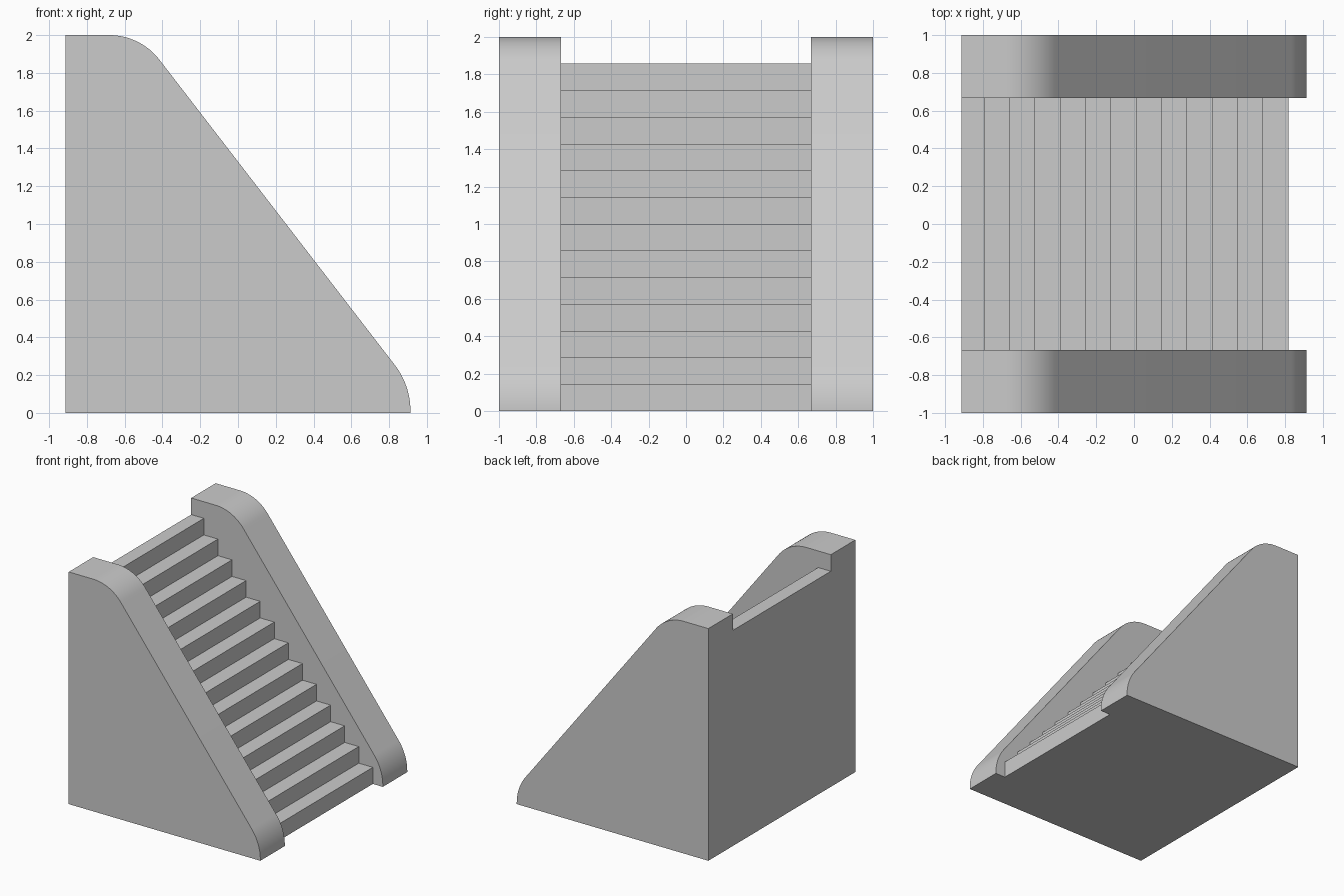
import bpy, bmesh, math
from mathutils import Vector

if "Cube" in bpy.data.objects:
    bpy.data.objects.remove(bpy.data.objects["Cube"])

BACK, FRONT, TOP = -0.913, 0.913, 2.0
SLOPE, Z_AT_0 = 1.297, 1.33
STEPS, RISE, RUN, NOSE = 13, 2 / 14, 0.1342, 0.818
WALL_INNER = 0.667


def fillet(corner, before, after, tangent, n=16):
    """Points of a round corner between two straight edges."""
    c, a, b = Vector(corner), Vector(before), Vector(after)
    u, v = (a - c).normalized(), (b - c).normalized()
    half = u.angle(v) / 2
    r = tangent * math.tan(half)
    centre = c + (u + v).normalized() * (tangent / math.cos(half))
    start, end = c + u * tangent - centre, c + v * tangent - centre
    total = start.angle(end)
    pts = []
    for i in range(n + 1):
        t = i / n
        d = (start * math.sin((1 - t) * total) + end * math.sin(t * total)) / math.sin(total)
        pts.append(tuple(centre + d))
    return pts


def extrude_profile(name, profile, half_width):
    """Solid from an xz outline, extruded along y."""
    bm = bmesh.new()
    face = bm.faces.new([bm.verts.new((x, -half_width, z)) for x, z in profile])
    res = bmesh.ops.extrude_face_region(bm, geom=[face])
    verts = [g for g in res["geom"] if isinstance(g, bmesh.types.BMVert)]
    bmesh.ops.translate(bm, verts=verts, vec=(0, 2 * half_width, 0))
    bmesh.ops.recalc_face_normals(bm, faces=bm.faces)
    mesh = bpy.data.meshes.new(name)
    bm.to_mesh(mesh)
    bm.free()
    obj = bpy.data.objects.new(name, mesh)
    bpy.context.collection.objects.link(obj)
    return obj


# Full-width block with the rounded side-wall outline
upper = ((Z_AT_0 - TOP) / SLOPE, TOP)
lower = (FRONT, Z_AT_0 - SLOPE * FRONT)
outline = [(BACK, 0), (BACK, TOP)]
outline += fillet(upper, (BACK, TOP), lower, 0.165)
outline += fillet(lower, upper, (FRONT, 0), 0.135)
outline += [(FRONT, 0)]
stairs = extrude_profile("staircase", outline, 1.0)

# Stepped channel cut between the walls
channel = [(NOSE, -0.5)]
for i in range(STEPS):
    x, z = NOSE - RUN * i, RISE * (i + 1)
    back = BACK - 0.5 if i == STEPS - 1 else x - RUN
    channel += [(x, z), (back, z)]
channel += [(BACK - 0.5, 3), (2, 3), (2, -0.5)]
cutter = extrude_profile("step_channel_cutter", channel, WALL_INNER)
cutter.hide_render = True

cut = stairs.modifiers.new("step_channel", "BOOLEAN")
cut.operation = "DIFFERENCE"
cut.solver = "EXACT"
cut.object = cutter
bpy.context.view_layer.objects.active = stairs
stairs.select_set(True)
bpy.ops.object.modifier_apply(modifier=cut.name)
bpy.data.objects.remove(cutter, do_unlink=True)

# Smooth rounded wall caps, crisp steps
bpy.ops.object.shade_smooth_by_angle(angle=math.radians(30))
